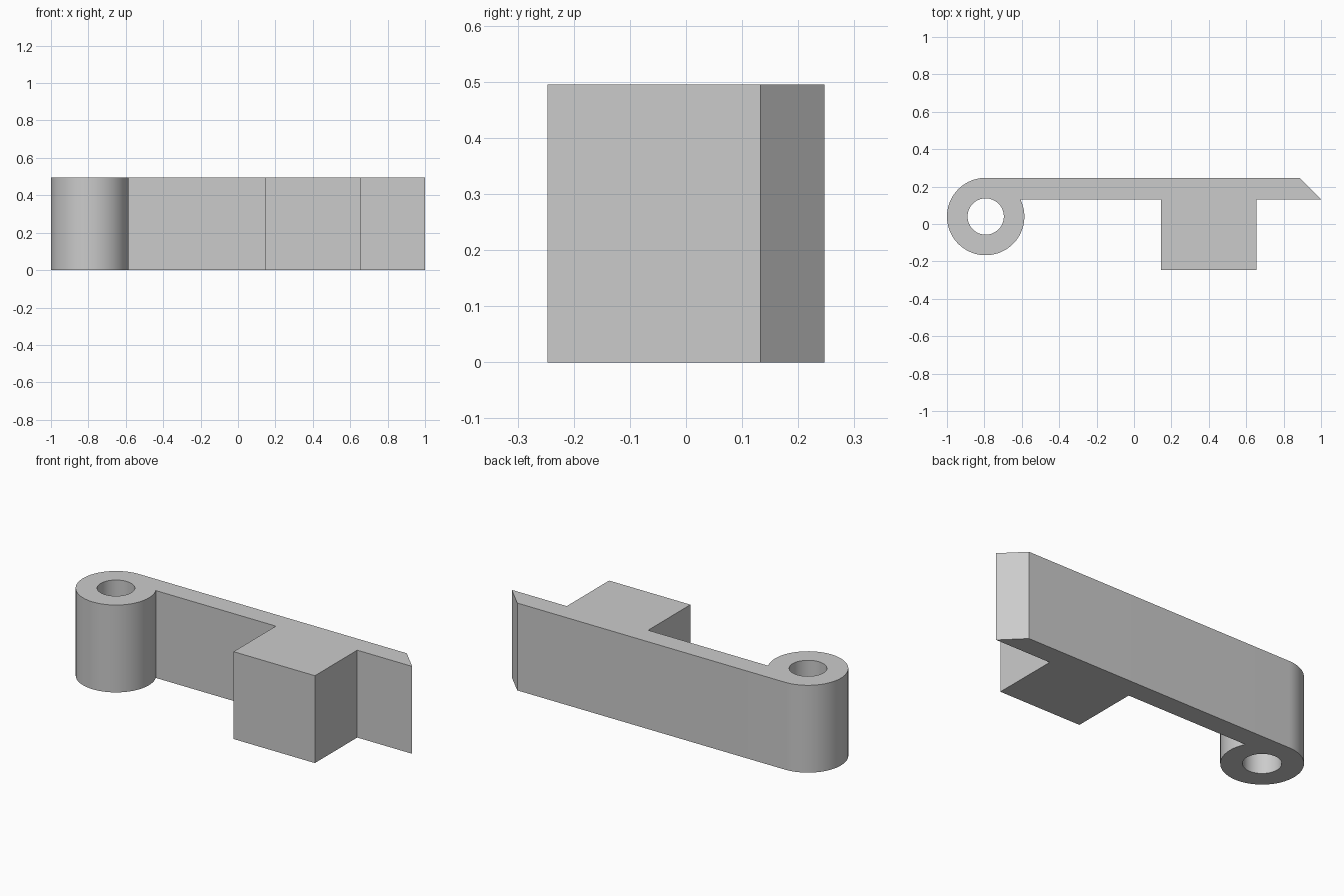
import bpy, bmesh
from math import cos, sin, asin, pi, radians

cube = bpy.data.objects.get("Cube")
if cube:
    bpy.data.objects.remove(cube, do_unlink=True)

HEIGHT = 0.495
CX, CY = -0.793, 0.04          # centre of the pivot eye
R_OUT, R_IN = 0.207, 0.097
BACK, FRONT, UNDER = 0.247, -0.247, 0.132


def arc(radius, start, end, steps):
    """Points along an arc around the pivot centre."""
    angles = [start + (end - start) * i / steps for i in range(steps + 1)]
    return [(CX + radius * cos(a), CY + radius * sin(a)) for a in angles]


# Outline: round eye, arm underside, square block, bevelled tip
meet = 2 * pi + asin((UNDER - CY) / R_OUT)
outline = arc(R_OUT, pi / 2, meet, 64)
outline += [(0.145, UNDER), (0.145, FRONT), (0.655, FRONT), (0.655, UNDER),
            (1.0, UNDER), (0.885, BACK)]
hole = arc(R_IN, 0, 2 * pi, 64)[:-1]

# Fill the outline around the hole and extrude it upwards
bm = bmesh.new()
for loop in (outline, hole):
    verts = [bm.verts.new((x, y, 0)) for x, y in loop]
    for a, b in zip(verts, verts[1:] + verts[:1]):
        bm.edges.new((a, b))
bmesh.ops.triangle_fill(bm, edges=bm.edges[:], use_beauty=True)
result = bmesh.ops.extrude_face_region(bm, geom=bm.faces[:], use_keep_orig=True)
top = [v for v in result["geom"] if isinstance(v, bmesh.types.BMVert)]
bmesh.ops.translate(bm, verts=top, vec=(0, 0, HEIGHT))
bmesh.ops.recalc_face_normals(bm, faces=bm.faces[:])

mesh = bpy.data.meshes.new("latch_arm")
bm.to_mesh(mesh)
bm.free()
latch = bpy.data.objects.new("latch_arm", mesh)
bpy.context.collection.objects.link(latch)

# Plain grey material
grey = bpy.data.materials.new("light grey")
grey.use_nodes = True
colour = (0.6, 0.6, 0.6, 1)
grey.diffuse_color = colour
grey.node_tree.nodes["Principled BSDF"].inputs["Base Color"].default_value = colour
mesh.materials.append(grey)

# Smooth round walls with crisp edges
bpy.ops.object.select_all(action="DESELECT")
latch.select_set(True)
bpy.context.view_layer.objects.active = latch
bpy.ops.object.shade_smooth_by_angle(angle=radians(30))
